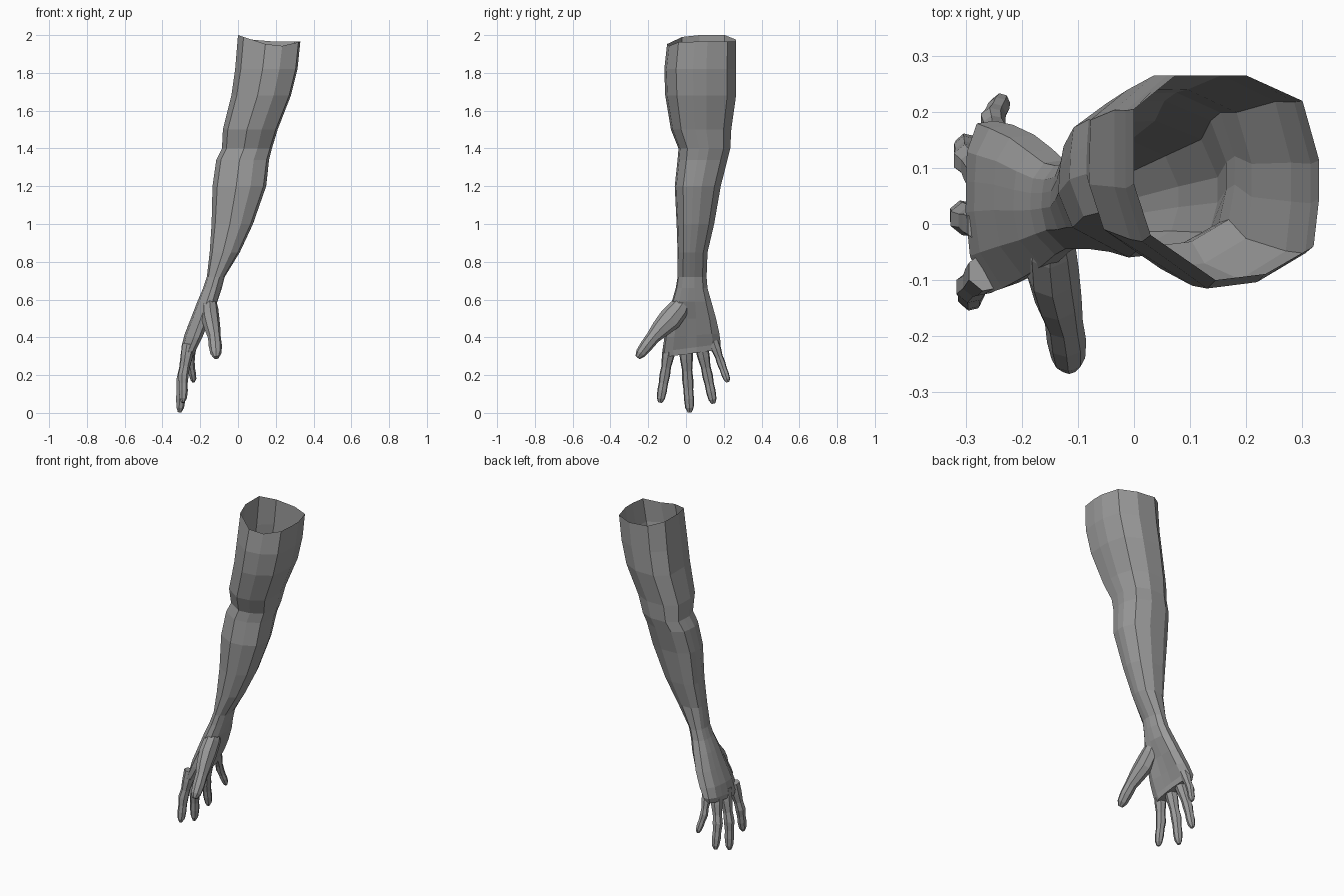
import bpy, bmesh, math
from mathutils import Vector

if "Cube" in bpy.data.objects:
    bpy.data.objects.remove(bpy.data.objects["Cube"])

skin = bpy.data.materials.new("grey skin")
skin.diffuse_color = (0.33, 0.33, 0.33, 1)
skin.use_nodes = True
skin.node_tree.nodes["Principled BSDF"].inputs["Base Color"].default_value = skin.diffuse_color


def loft(name, rings, cap_start=False, cap_end=True):
    """Skin a list of equal-length point rings with flat faces."""
    bm = bmesh.new()
    loops = [[bm.verts.new(p) for p in ring] for ring in rings]
    n = len(loops[0])
    for a, b in zip(loops, loops[1:]):
        for i in range(n):
            j = (i + 1) % n
            bm.faces.new((a[i], a[j], b[j], b[i]))
    if cap_start:
        bm.faces.new(loops[0])
    if cap_end:
        bm.faces.new(loops[-1])
    bmesh.ops.recalc_face_normals(bm, faces=bm.faces)
    me = bpy.data.meshes.new(name)
    bm.to_mesh(me)
    bm.free()
    me.materials.append(skin)
    ob = bpy.data.objects.new(name, me)
    bpy.context.collection.objects.link(ob)
    return ob


# Upper-arm cross-section in unit coordinates
SECTION = [(-1, .67), (-.55, 1), (.21, 1), (.82, .75), (1, .17), (1, -.2),
           (.94, -.67), (.42, -.94), (-.12, -1), (-.82, -.56), (-1, -.06), (-1, .3)]


def section(z, x0, x1, y0, y1, blend, hollow=0.0, tilt=0.0):
    """Ring inside a box; blend 0 = upper-arm outline, 1 = oval."""
    pts = []
    for u, v in SECTION:
        a = math.atan2(v, u)
        u = u + (math.cos(a) - u) * blend
        v = v + (math.sin(a) - v) * blend
        x = (x0 + x1) / 2 + u * (x1 - x0) / 2
        if u > 0:
            x -= hollow * (1 - abs(v))
        pts.append(Vector((x, (y0 + y1) / 2 + v * (y1 - y0) / 2, z + tilt * v)))
    return pts


# Arm and palm, from the open shoulder end down to the knuckles
LEVELS = [(1.96, 0, .33, -.10, .265, 0), (1.82, -.015, .315, -.115, .265, 0),
          (1.68, -.035, .28, -.11, .265, 0), (1.5, -.08, .21, -.08, .24, .1),
          (1.4, -.085, .18, -.04, .235, .2), (1.34, -.115, .165, -.045, .22, .3),
          (1.2, -.135, .15, -.06, .185, .4), (1.0, -.14, .08, -.05, .15, .5),
          (.85, -.15, .01, -.045, .115, .6), (.72, -.165, -.07, -.045, .11, .6),
          (.66, -.185, -.085, -.055, .115, .6), (.59, -.215, -.10, -.075, .135, .5, .01),
          (.5, -.25, -.13, -.095, .16, .4, .03), (.41, -.285, -.17, -.115, .178, .4, .03, .01),
          (.345, -.3, -.215, -.125, .185, .3, .01, .02), (.315, -.295, -.23, -.115, .175, .3, 0, .02)]
rings = [section(*lv) for lv in LEVELS]
# Slanted sleeve-like rim
for p in rings[0]:
    p.z = 1.935 + .065 * max(0, 1 - p.x / .2) + .03 * max(0, (p.x - .2) / .13)
    if p.y > .05:
        p.z = max(p.z, 1.965)
rings[0][0].z = rings[0][11].z = rings[0][10].z = 2.0
loft("arm_and_palm", rings)


def digit(name, path, sides=7):
    """Tube along (x, y, z, half thickness, half width) stations."""
    pts = [Vector(s[:3]) for s in path]
    out = []
    for i, s in enumerate(path):
        d = (pts[min(i + 1, len(pts) - 1)] - pts[max(i - 1, 0)]).normalized()
        side = d.cross(Vector((1, 0, 0))).normalized()
        up = side.cross(d)
        out.append([pts[i] + up * s[3] * math.cos(t) + side * s[4] * math.sin(t)
                    for t in (2 * math.pi * k / sides for k in range(sides))])
    return loft(name, out, True)


# Fingers: (base y, base z), (tip x, y, z), width
FINGERS = {"index_finger": (-.085, .36, -.293, -.137, .055, 1.0),
           "middle_finger": (-.002, .36, -.31, .02, .003, 1.05),
           "ring_finger": (.08, .36, -.302, .145, .05, 1.0),
           "little_finger": (.145, .38, -.236, .222, .163, .8)}
# Fraction along finger, outward arch, half thickness, half width
STATIONS = [(0, 0, .036, .036), (.2, .004, .032, .034), (.38, .008, .026, .026),
            (.53, .012, .029, .029), (.67, .008, .024, .025), (.8, .004, .025, .026),
            (.93, 0, .02, .022), (1, 0, .009, .011)]
for name, (by, bz, tx, ty, tz, w) in FINGERS.items():
    bx = -.245 if name == "little_finger" else -.262
    digit(name, [(bx + (tx - bx) * t - arch, by + (ty - by) * t, bz + (tz - bz) * t,
                  h * w, b * w) for t, arch, h, b in STATIONS])

# Thumb with its fleshy base
digit("thumb", [(-.15, .0, .61, .03, .03), (-.15, -.035, .555, .045, .055),
                (-.145, -.085, .495, .047, .062), (-.135, -.135, .445, .042, .05),
                (-.125, -.175, .40, .034, .037), (-.12, -.21, .355, .035, .034),
                (-.117, -.24, .315, .03, .028), (-.115, -.256, .293, .015, .014)], 8)
